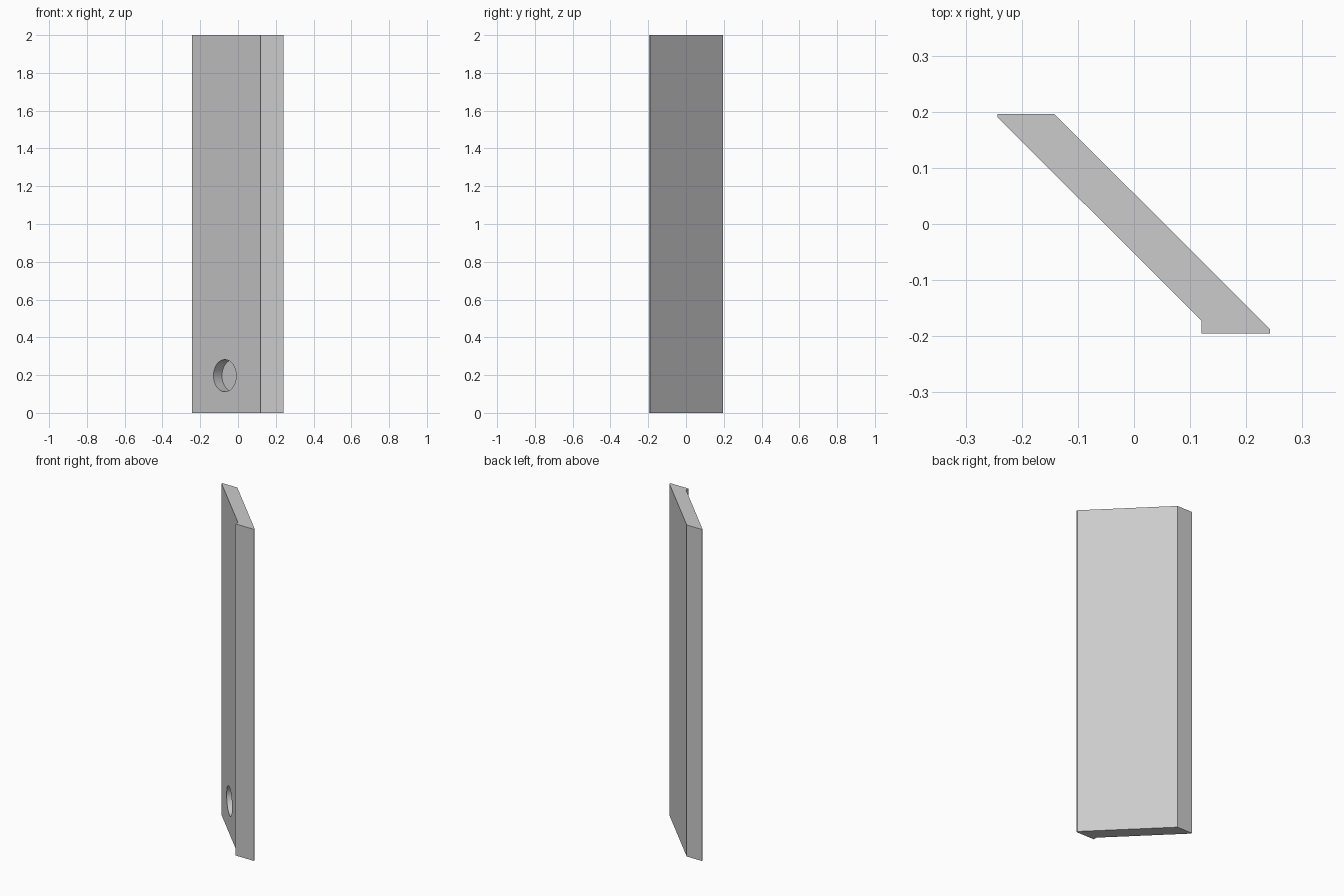
import bpy
import bmesh
from math import radians
from mathutils import Matrix, Vector

cube = bpy.data.objects.get("Cube")
if cube:
    bpy.data.objects.remove(cube, do_unlink=True)

HEIGHT = 2.0

grey = bpy.data.materials.new("plain grey")
grey.use_nodes = True
colour = (0.6, 0.6, 0.6, 1)
grey.diffuse_color = colour
grey.node_tree.nodes["Principled BSDF"].inputs["Base Color"].default_value = colour


def add_object(name, bm):
    bmesh.ops.recalc_face_normals(bm, faces=bm.faces)
    mesh = bpy.data.meshes.new(name)
    bm.to_mesh(mesh)
    bm.free()
    mesh.materials.append(grey)
    obj = bpy.data.objects.new(name, mesh)
    bpy.context.collection.objects.link(obj)
    return obj


# Slanted board: plan profile with a small lip, extruded upwards
profile = [(-0.243, 0.196), (-0.243, 0.19), (0.12, -0.172), (0.12, -0.195),
           (0.242, -0.195), (0.242, -0.187), (-0.142, 0.196)]
bm = bmesh.new()
base = bm.faces.new([bm.verts.new((x, y, 0)) for x, y in profile])
top = bmesh.ops.extrude_face_region(bm, geom=[base], use_keep_orig=True)
bmesh.ops.translate(bm, vec=(0, 0, HEIGHT),
                    verts=[v for v in top["geom"] if isinstance(v, bmesh.types.BMVert)])
board = add_object("slanted_board", bm)

# Round blind recess, square to the slanted front face
depth = 0.064
bm = bmesh.new()
inward = Vector((1, 1, 0)).normalized()
turn = inward.to_track_quat('Z', 'Y').to_matrix().to_4x4()
centre = Vector((-0.07, 0.017, 0.197))
bmesh.ops.create_cone(bm, cap_ends=True, segments=48, radius1=0.085, radius2=0.085,
                      depth=2 * depth, matrix=Matrix.Translation(centre) @ turn)
cutter = add_object("recess_cutter", bm)
cutter.hide_render = True

cut = board.modifiers.new("recess", 'BOOLEAN')
cut.operation = 'DIFFERENCE'
cut.solver = 'EXACT'
cut.object = cutter

# Apply the cut, drop the cutter and smooth the recess wall
bpy.context.view_layer.objects.active = board
board.select_set(True)
bpy.ops.object.modifier_apply(modifier=cut.name)
bpy.data.objects.remove(cutter, do_unlink=True)
bpy.ops.object.shade_smooth_by_angle(angle=radians(30))
